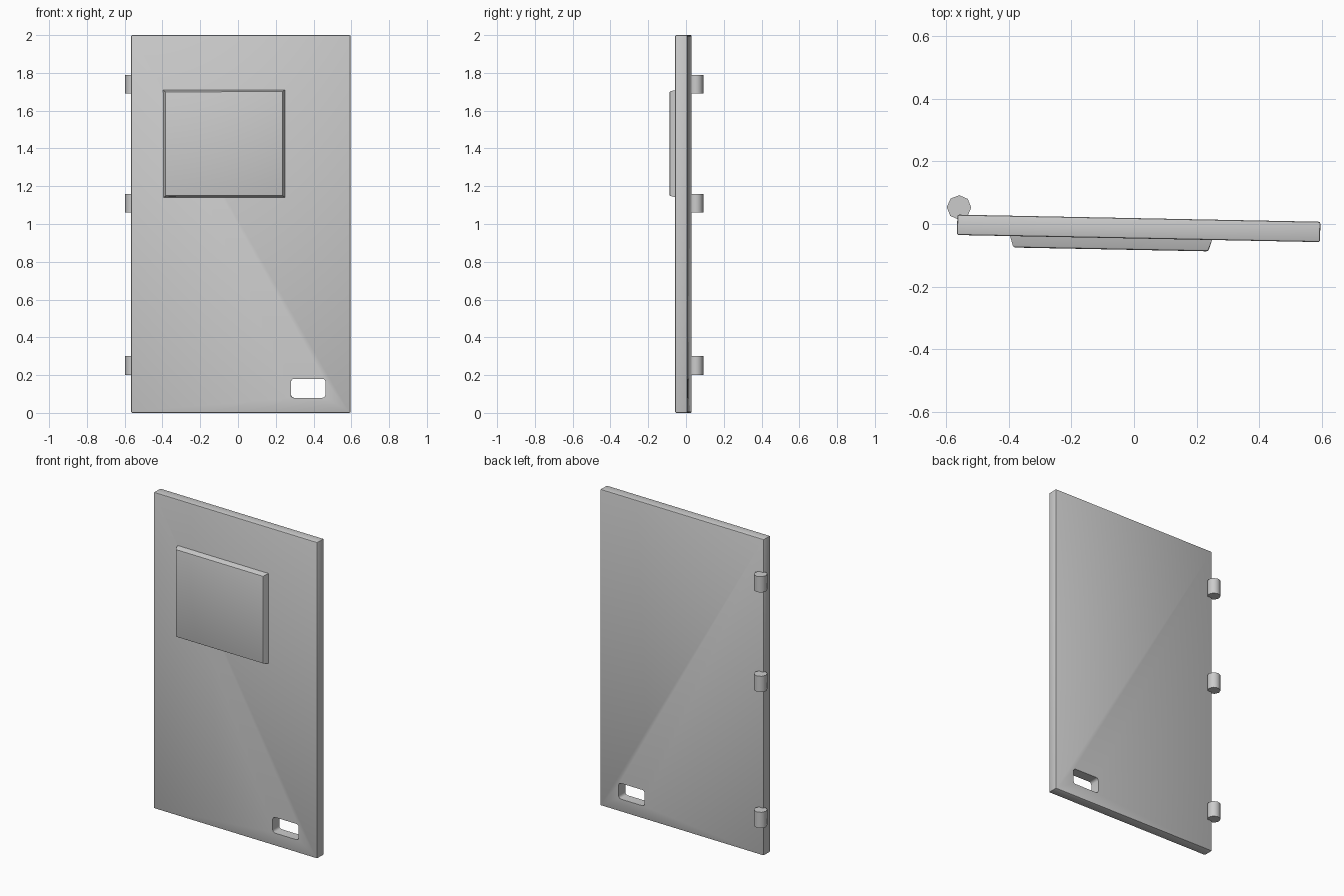
import bpy, bmesh
from math import radians
from mathutils import Matrix, Vector

if "Cube" in bpy.data.objects:
    bpy.data.objects.remove(bpy.data.objects["Cube"])

# Everything sits in a slab frame that is turned slightly about z
TURN = Matrix.Translation((0.015, -0.014, 0)) @ Matrix.Rotation(-0.0195, 4, 'Z')


def finish(name, bm, matrix=TURN):
    bmesh.ops.recalc_face_normals(bm, faces=bm.faces)
    mesh = bpy.data.meshes.new(name)
    bm.to_mesh(mesh)
    bm.free()
    mesh.transform(matrix)
    ob = bpy.data.objects.new(name, mesh)
    bpy.context.collection.objects.link(ob)
    return ob


def box(x0, x1, y0, y1, z0, z1):
    bm = bmesh.new()
    bmesh.ops.create_cube(bm, size=1)
    for v in bm.verts:
        v.co = Vector((x1 if v.co.x > 0 else x0,
                       y1 if v.co.y > 0 else y0,
                       z1 if v.co.z > 0 else z0))
    return bm


def bevel(bm, edges, width, segments):
    bmesh.ops.bevel(bm, geom=edges, offset=width, segments=segments,
                    profile=0.5, affect='EDGES')


def smooth(ob, angle=35):
    bpy.ops.object.select_all(action='DESELECT')
    ob.select_set(True)
    bpy.context.view_layer.objects.active = ob
    bpy.ops.object.shade_smooth_by_angle(angle=radians(angle))


# Door slab with softened edges
bm = box(-0.58, 0.58, -0.0325, 0.0325, 0, 2)
bevel(bm, bm.edges[:], 0.006, 2)
slab = finish("door_slab", bm)

# Rounded handle slot cut right through
bm = box(0.265, 0.449, -0.2, 0.2, 0.08, 0.18)
along_y = [e for e in bm.edges if abs(e.verts[0].co.y - e.verts[1].co.y) > 0.1]
bevel(bm, along_y, 0.016, 3)
cutter = finish("slot_cutter", bm)
cutter.hide_render = True
mod = slab.modifiers.new("slot", 'BOOLEAN')
mod.object = cutter
mod.operation = 'DIFFERENCE'
mod.solver = 'EXACT'
bpy.context.view_layer.objects.active = slab
bpy.ops.object.modifier_apply(modifier="slot")
bpy.data.objects.remove(cutter)
smooth(slab)

# Raised front panel with sloping sides and a rounded front rim
bm = box(-0.411, 0.236, -0.069, -0.030, 1.14, 1.71)
for v in bm.verts:
    if v.co.y < -0.05:
        v.co.x += 0.012 if v.co.x < 0 else -0.012
        v.co.z += 0.008 if v.co.z < 1.4 else -0.008
front = [e for e in bm.edges if all(v.co.y < -0.05 for v in e.verts)]
bevel(bm, front, 0.007, 2)
smooth(finish("raised_panel", bm))

# Eight-sided hinge barrels on the back left edge
for i, z in enumerate((0.25, 1.11, 1.74)):
    bm = bmesh.new()
    bmesh.ops.create_cone(bm, cap_ends=True, segments=8,
                          radius1=0.039, radius2=0.039, depth=0.1)
    place = Matrix.Translation((-0.559, 0.053, z)) @ Matrix.Rotation(-0.0195, 4, 'Z')
    smooth(finish(f"hinge_barrel_{i + 1}", bm, place), 50)
